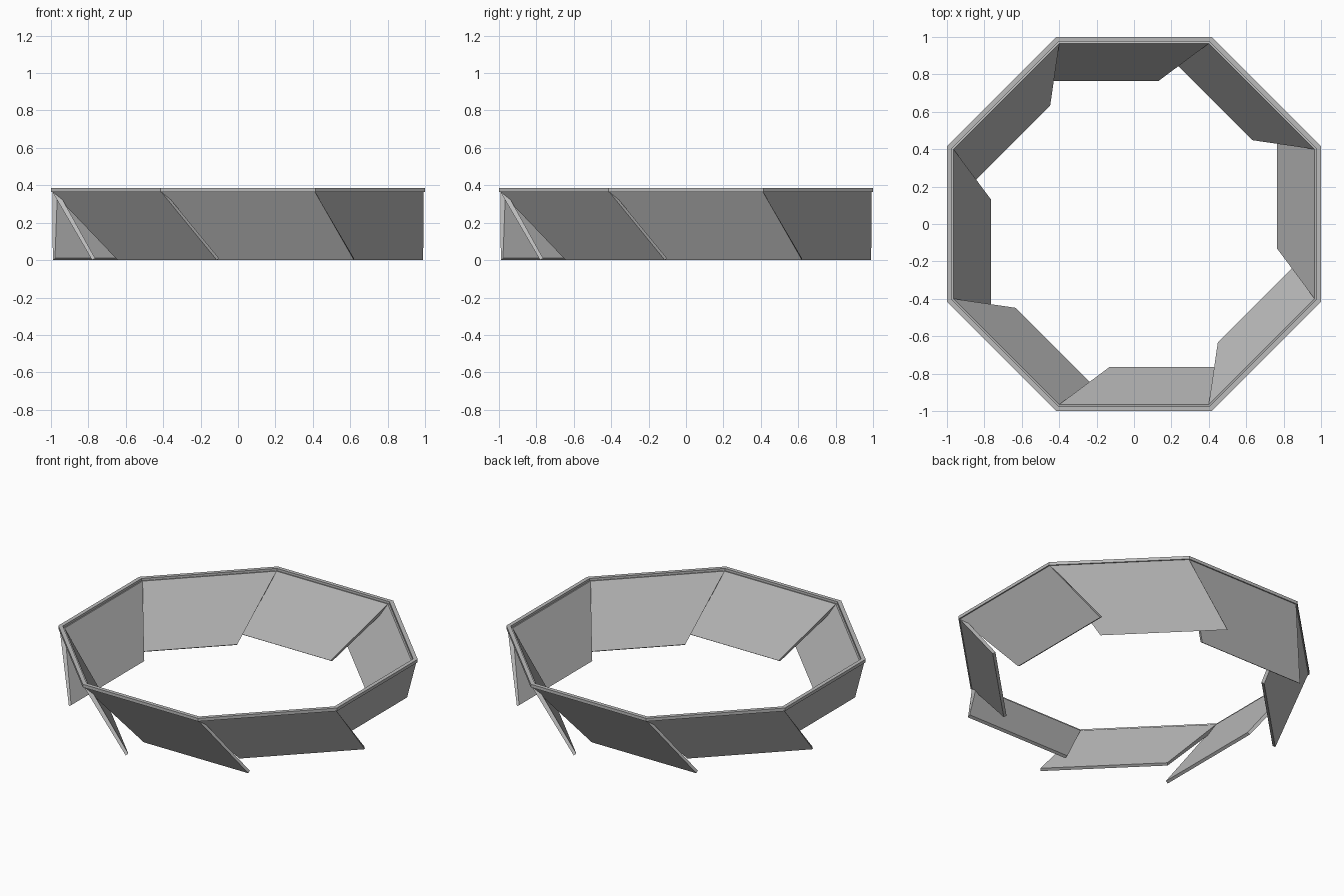
import bpy, bmesh, math
from mathutils import Matrix, Vector

if "Cube" in bpy.data.objects:
    bpy.data.objects.remove(bpy.data.objects["Cube"])

SIDES = 8
grey = bpy.data.materials.new("plain grey")
grey.diffuse_color = (0.5, 0.5, 0.5, 1)
grey.use_nodes = True
grey.node_tree.nodes["Principled BSDF"].inputs["Base Color"].default_value = grey.diffuse_color


def finish(name, bm):
    bmesh.ops.recalc_face_normals(bm, faces=bm.faces)
    mesh = bpy.data.meshes.new(name)
    bm.to_mesh(mesh)
    bm.free()
    mesh.materials.append(grey)
    obj = bpy.data.objects.new(name, mesh)
    bpy.context.collection.objects.link(obj)
    return obj


# Octagonal rim: a four-point section swept around the corners
section = [(1.0, 0.365), (1.0, 0.385), (0.975, 0.385), (0.975, 0.365)]
bm = bmesh.new()
rings = []
for i in range(SIDES):
    a = math.tau * (i + 0.5) / SIDES
    k = 1 / math.cos(math.pi / SIDES)
    rings.append([bm.verts.new((r * k * math.cos(a), r * k * math.sin(a), z))
                  for r, z in section])
for i in range(SIDES):
    p, q = rings[i], rings[(i + 1) % SIDES]
    for j in range(4):
        n = (j + 1) % 4
        bm.faces.new((p[j], q[j], q[n], p[n]))
finish("rim", bm)

# Slanted blades: each leans inward and skews sideways past its neighbour
outer = [(-0.411, -0.993, 0.366), (0.411, -0.993, 0.366),
         (0.62, -0.78, 0.0), (-0.13, -0.78, 0.0)]
inner = [(-0.40, -0.965, 0.372), (0.40, -0.965, 0.372),
         (0.62, -0.764, 0.01), (-0.13, -0.764, 0.01)]
for i in range(SIDES):
    turn = Matrix.Rotation(math.tau * i / SIDES, 3, 'Z')
    bm = bmesh.new()
    o = [bm.verts.new(turn @ Vector(p)) for p in outer]
    n = [bm.verts.new(turn @ Vector(p)) for p in inner]
    bm.faces.new(o)
    bm.faces.new(n[::-1])
    for j in range(4):
        k = (j + 1) % 4
        bm.faces.new((o[j], n[j], n[k], o[k]))
    finish(f"blade_{i + 1}", bm)
